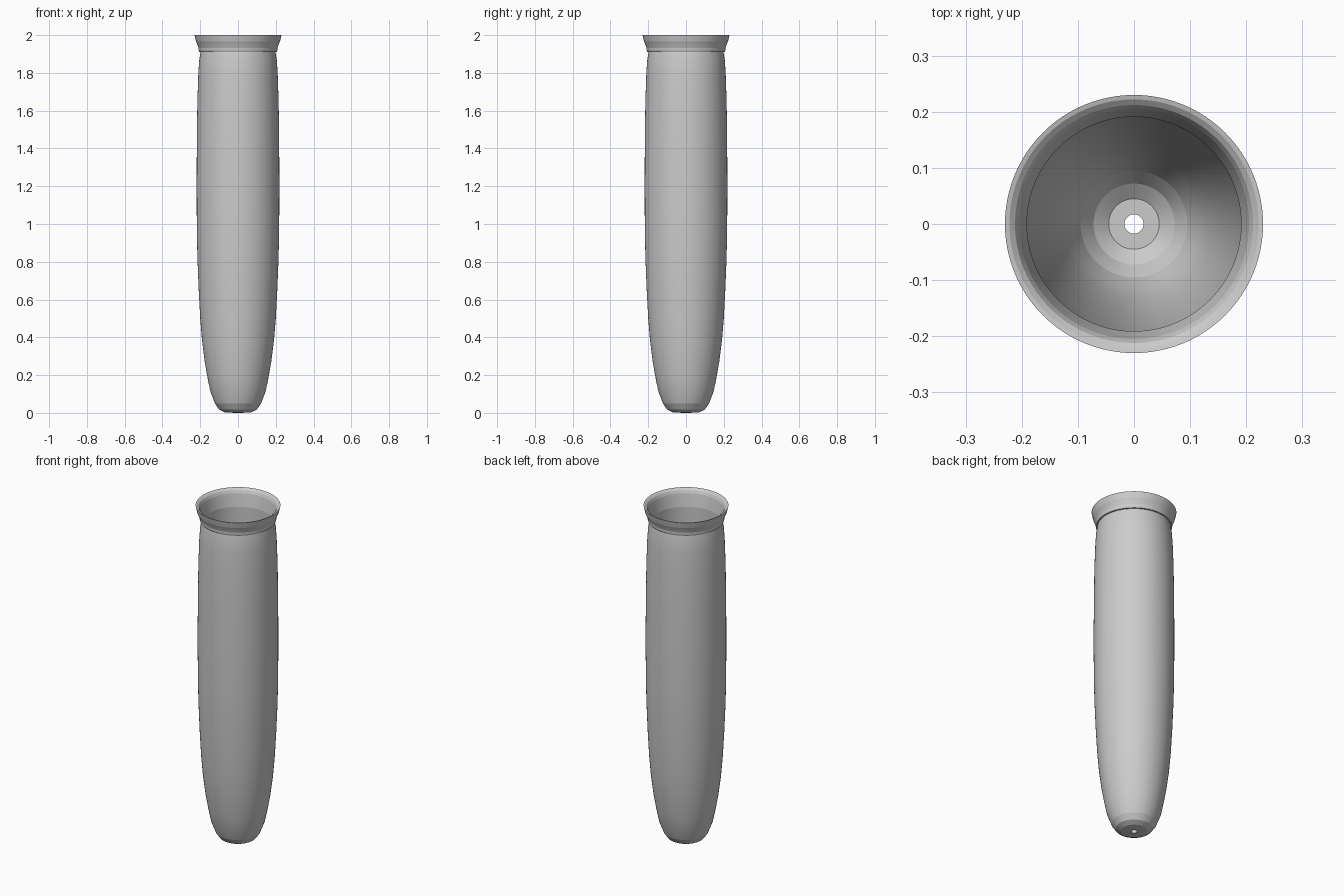
import bpy
import bmesh
import math
from mathutils import Matrix

cube = bpy.data.objects.get("Cube")
if cube:
    bpy.data.objects.remove(cube, do_unlink=True)

SEGMENTS = 96

grey = bpy.data.materials.new("light_grey")
grey.use_nodes = True
colour = (0.6, 0.6, 0.6, 1)
grey.diffuse_color = colour
grey.node_tree.nodes["Principled BSDF"].inputs["Base Color"].default_value = colour


def lathe(name, profile):
    """Spin a closed (radius, height) profile around the vertical axis."""
    bm = bmesh.new()
    rings = []
    for i in range(SEGMENTS):
        turn = Matrix.Rotation(math.tau * i / SEGMENTS, 3, "Z")
        rings.append([bm.verts.new(turn @ Matrix.Identity(3).col[0] * r
                                   + Matrix.Identity(3).col[2] * z)
                      for r, z in profile])
    count = len(profile)
    for i, ring in enumerate(rings):
        after = rings[(i + 1) % SEGMENTS]
        for j in range(count):
            k = (j + 1) % count
            bm.faces.new((ring[j], after[j], after[k], ring[k]))
    bmesh.ops.recalc_face_normals(bm, faces=bm.faces)
    mesh = bpy.data.meshes.new(name)
    bm.to_mesh(mesh)
    bm.free()
    mesh.materials.append(grey)
    obj = bpy.data.objects.new(name, mesh)
    bpy.context.collection.objects.link(obj)
    bpy.ops.object.select_all(action="DESELECT")
    obj.select_set(True)
    bpy.context.view_layer.objects.active = obj
    bpy.ops.object.shade_smooth_by_angle(angle=math.radians(10))
    return obj


# Outside wall, from the drain hole up to the neck
outside = [(0.017, 0), (0.07, 0.003), (0.10, 0.018), (0.122, 0.05),
           (0.147, 0.115), (0.162, 0.19), (0.176, 0.27), (0.19, 0.38),
           (0.2, 0.5), (0.208, 0.65), (0.214, 0.8), (0.218, 0.95),
           (0.219, 1.2), (0.218, 1.45), (0.215, 1.65), (0.21, 1.8),
           (0.205, 1.87), (0.198, 1.91)]

# Flared lip with a rolled lower edge
lip = [(0.205, 1.911), (0.208, 1.918), (0.209, 1.932), (0.215, 1.95),
       (0.222, 1.965), (0.227, 1.985), (0.23, 2.0), (0.222, 1.998),
       (0.212, 1.99), (0.205, 1.975)]

# Inside wall, from the lip down to the flat floor around the hole
inside = [(0.198, 1.94), (0.191, 1.9), (0.192, 1.8), (0.193, 1.5),
          (0.193, 1.2), (0.19, 0.95), (0.184, 0.75), (0.174, 0.55),
          (0.162, 0.4), (0.148, 0.28), (0.132, 0.19), (0.115, 0.125),
          (0.095, 0.078), (0.072, 0.045), (0.045, 0.025), (0.017, 0.025)]

lathe("tube_vessel", outside + lip + inside)
